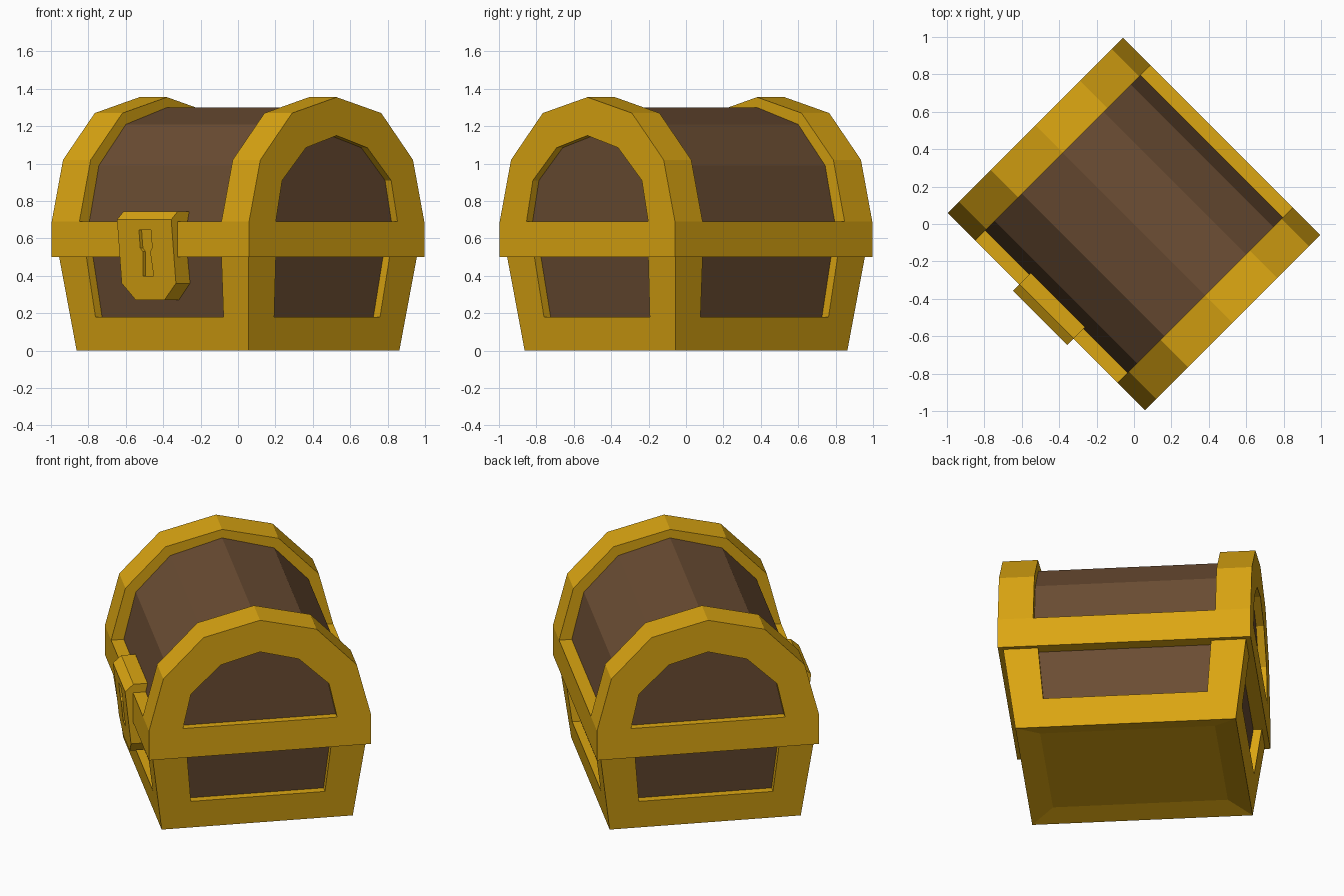
import bpy, bmesh, math
from mathutils import Matrix, Vector

if "Cube" in bpy.data.objects:
    bpy.data.objects.remove(bpy.data.objects["Cube"])

TURN = Matrix.Rotation(math.radians(-45), 4, 'Z')   # the chest stands at 45 degrees


def material(name, rgb):
    m = bpy.data.materials.new(name)
    m.diffuse_color = (*rgb, 1)
    m.use_nodes = True
    m.node_tree.nodes["Principled BSDF"].inputs["Base Color"].default_value = m.diffuse_color
    return m


GOLD = material("gold", (0.71, 0.38, 0.006))
BROWN = material("brown wood", (0.147, 0.074, 0.033))


def finish(bm, name, mat):
    bmesh.ops.recalc_face_normals(bm, faces=bm.faces[:])
    bm.transform(TURN)
    me = bpy.data.meshes.new(name)
    bm.to_mesh(me)
    bm.free()
    me.materials.append(mat)
    ob = bpy.data.objects.new(name, me)
    bpy.context.collection.objects.link(ob)
    return ob


def loft(a, b):
    """Closed solid between two matching point loops."""
    bm = bmesh.new()
    va = [bm.verts.new(p) for p in a]
    vb = [bm.verts.new(p) for p in b]
    n = len(va)
    bm.faces.new(va)
    bm.faces.new(vb[::-1])
    for i in range(n):
        j = (i + 1) % n
        bm.faces.new((va[i], vb[i], vb[j], va[j]))
    return bm


def rect(x0, x1, y0, y1, z):
    return [(x0, y0, z), (x1, y0, z), (x1, y1, z), (x0, y1, z)]


def centred(hx, hy, z):
    return rect(-hx, hx, -hy, hy, z)


def prism(profile, x0, x1):
    """Extrude a (y, z) profile along the chest."""
    return loft([(x0, y, z) for y, z in profile], [(x1, y, z) for y, z in profile])


def arch(half):
    """Mirror half an arch, given from the base to the peak."""
    return half + [(-y, z) for y, z in reversed(half[:-1])]


def half_size(z, inset=0.0):
    """Half length and half width of the tapered base at a height."""
    return 0.65 + 0.132 * z - inset, 0.57 + 0.132 * z - inset


# Base: gold plinth with a recessed underside
bm = loft(centred(*half_size(0), 0), centred(*half_size(0.18), 0.18))
bmesh.ops.recalc_face_normals(bm, faces=bm.faces[:])
under = [f for f in bm.faces if f.normal.z < -0.9]
bmesh.ops.inset_individual(bm, faces=under, thickness=0.19, depth=-0.035)
finish(bm, "base_plinth", GOLD)

# Base: recessed wooden walls and four corner posts
finish(loft(centred(*half_size(0.17, 0.05), 0.17), centred(*half_size(0.5, 0.05), 0.5)),
       "base_panels", BROWN)
for sx in (-1, 1):
    for sy in (-1, 1):
        loops = []
        for z, ix, iy in ((0.18, 0.484, 0.40), (0.5, 0.51, 0.43)):
            hx, hy = half_size(z)
            loops.append(rect(sx * ix, sx * hx, sy * iy, sy * hy, z))
        finish(loft(*loops), "corner_post", GOLD)

# Lid: gold rim, wooden barrel, gold arched ends with recessed panels
finish(loft(centred(0.746, 0.6625, 0.5), centred(0.746, 0.6625, 0.69)), "lid_rim", GOLD)
barrel = arch([(0.587, 0.69), (0.515, 0.99), (0.31, 1.21), (0, 1.30)])
outer = arch([(0.6625, 0.69), (0.577, 1.02), (0.337, 1.27), (0, 1.355)])
inner = arch([(0.46, 0.69), (0.412, 0.91), (0.232, 1.085), (0, 1.15)])
finish(prism(barrel, -0.54, 0.54), "lid_barrel", BROWN)
for s in (-1, 1):
    finish(prism(outer + inner[::-1], s * 0.537, s * 0.746), "lid_end_arch", GOLD)
    finish(prism(inner, s * 0.53, s * 0.70), "lid_end_panel", BROWN)

# Latch: tapered plate with chamfered bottom corners and sloped top edge
shape = [(-0.205, 0.745), (-0.205, 0.36), (-0.108, 0.27),
         (0.108, 0.27), (0.205, 0.36), (0.205, 0.745)]


def front_y(z):
    return -0.665 - 0.045 * (z - 0.27) / 0.43


bm = loft([(x, front_y(z), z) for x, z in shape],
          [(x, -0.55 - 0.055 * (z - 0.27), z) for x, z in shape])
bmesh.ops.bisect_plane(bm, geom=bm.verts[:] + bm.edges[:] + bm.faces[:],
                       plane_co=Vector((0, -0.71, 0.70)),
                       plane_no=Vector((0, -0.045, 0.05)), clear_outer=True)
bmesh.ops.holes_fill(bm, edges=bm.edges[:], sides=0)
latch = finish(bm, "latch", GOLD)

# Keyhole sunk into the latch
half = [(0.045, 0.645), (0.045, 0.55), (0.028, 0.53), (0.04, 0.40)]
hole = half + [(-x, z) for x, z in reversed(half)]
cutter = finish(loft([(x, -0.8, z) for x, z in hole],
                     [(x, front_y(z) + 0.02, z) for x, z in hole]), "keyhole_cutter", GOLD)
cutter.hide_render = True
cutter.hide_set(True)
cut = latch.modifiers.new("keyhole", 'BOOLEAN')
cut.operation = 'DIFFERENCE'
cut.solver = 'EXACT'
cut.object = cutter
